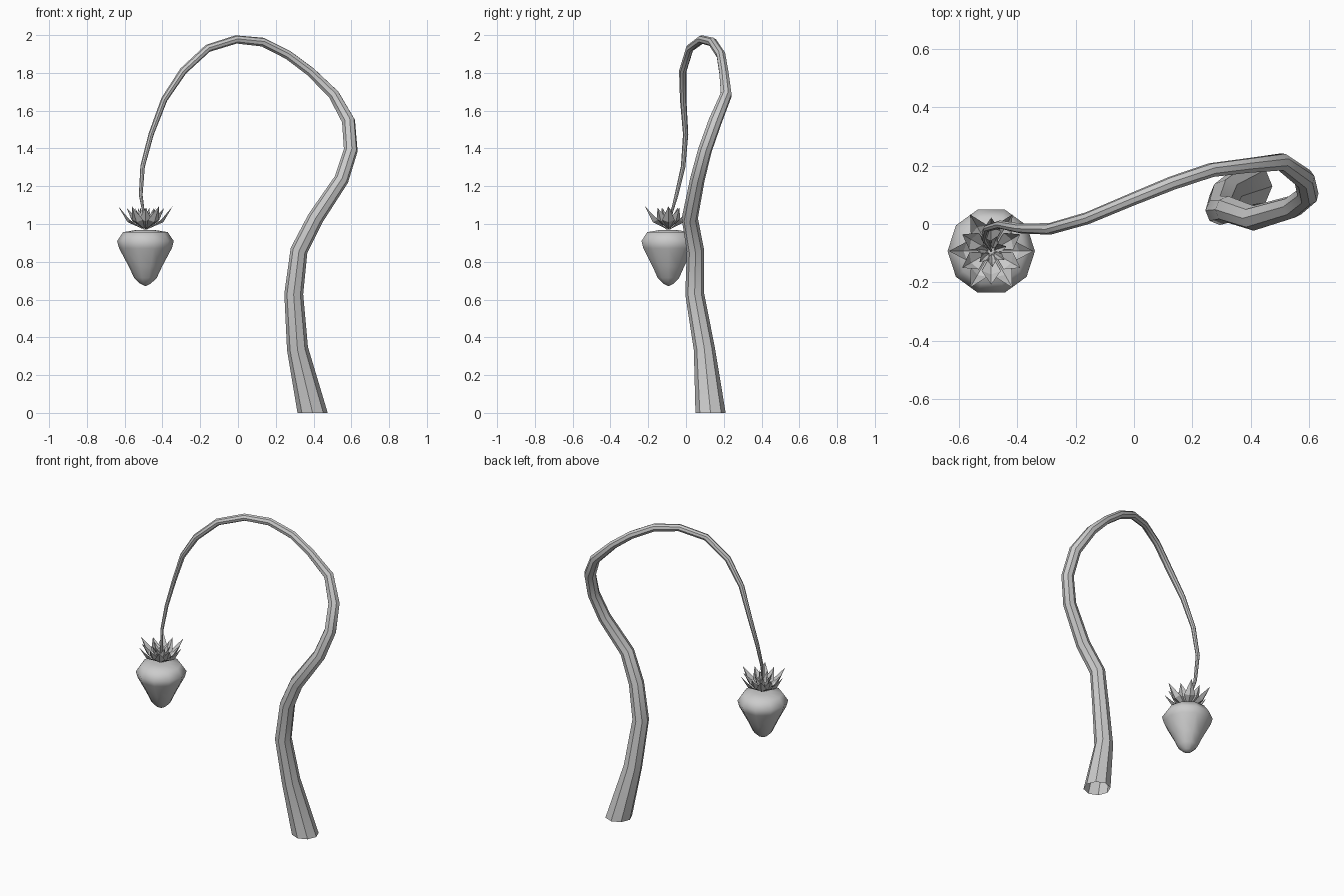
import bpy, bmesh
from math import sin, cos, pi, radians
from mathutils import Vector

if "Cube" in bpy.data.objects:
    bpy.data.objects.remove(bpy.data.objects["Cube"])


def finish(name, bm, smooth=None):
    bmesh.ops.recalc_face_normals(bm, faces=bm.faces)
    me = bpy.data.meshes.new(name)
    bm.to_mesh(me)
    bm.free()
    ob = bpy.data.objects.new(name, me)
    bpy.context.collection.objects.link(ob)
    if smooth:
        bpy.context.view_layer.objects.active = ob
        ob.select_set(True)
        bpy.ops.object.shade_smooth_by_angle(angle=radians(smooth))
        ob.select_set(False)
    return ob


def bridge(bm, rings):
    for a, b in zip(rings, rings[1:]):
        n = len(a)
        for i in range(n):
            bm.faces.new((a[i], a[(i + 1) % n], b[(i + 1) % n], b[i]))


# Stem: tapering tube along a hooked path (x, y, z, radius)
path = [(.395, .13, 0, .08), (.315, .097, .34, .056), (.295, .046, .63, .05),
        (.323, .05, .86, .046), (.41, .02, 1.03, .043), (.547, .06, 1.235, .039),
        (.597, .1, 1.39, .037), (.585, .155, 1.545, .036), (.507, .213, 1.685, .031),
        (.385, .2, 1.805, .026), (.265, .185, 1.895, .025), (.13, .14, 1.963, .024),
        (-.01, .083, 1.977, .022), (-.16, .02, 1.93, .021), (-.29, -.017, 1.81, .02),
        (-.39, -.015, 1.66, .017), (-.46, -.002, 1.475, .014), (-.505, -.015, 1.305, .012),
        (-.515, -.05, 1.155, .01), (-.49, -.092, 1.0, .004)]
pts = [Vector(p[:3]) for p in path]
bm = bmesh.new()
rings = []
u = Vector((1, 0, 0))
for i, p in enumerate(pts):
    a = (p - pts[i - 1]).normalized() if i else Vector((0, 0, 1))
    b = (pts[i + 1] - p).normalized() if i < len(pts) - 1 else a
    t = a if not i else (a + b).normalized()
    u = (u - t * u.dot(t)).normalized()
    v = t.cross(u)
    r = path[i][3]
    rings.append([bm.verts.new(p + r * (u * cos(k * pi / 4) + v * sin(k * pi / 4))) for k in range(8)])
bridge(bm, rings)
finish("stem", bm, 40)

# Fruit: ten-sided turned profile (radius, z)
centre = Vector((-.49, -.093, 0))
bm = bmesh.new()
rings = []
for r, z in [(.05, .968), (.118, .957), (.15, .91), (.14, .872), (.088, .775), (.06, .715), (.028, .684)]:
    rings.append([bm.verts.new(centre + Vector((r * cos(k * pi / 5), r * sin(k * pi / 5), z))) for k in range(10)])
bridge(bm, rings)
for ring, z in ((rings[0], .97), (rings[-1], .67)):
    c = bm.verts.new(centre + Vector((0, 0, z)))
    for k in range(10):
        bm.faces.new((ring[k], ring[(k + 1) % 10], c))
finish("fruit", bm, 60)


# Leaf crown: folded pointed leaves in rings
def leaves(name, count, start, spine, width):
    bm = bmesh.new()
    for k in range(count):
        a = start + 2 * pi * k / count
        out, side = Vector((cos(a), sin(a), 0)), Vector((-sin(a), cos(a), 0))
        mid = [bm.verts.new(centre + out * r + Vector((0, 0, z))) for r, z in spine]
        for s in (-1, 1):
            r, z = spine[1]
            e = bm.verts.new(centre + out * (r - .012) + side * s * width + Vector((0, 0, z + .012)))
            bm.faces.new((mid[0], mid[1], e))
            bm.faces.new((mid[1], mid[2], e))
    finish(name, bm)


leaves("outer_leaves", 6, 0, [(.01, .972), (.095, 1.01), (.145, 1.095)], .033)
leaves("middle_leaves", 6, pi / 6, [(.01, .972), (.08, 1.015), (.115, 1.085)], .033)
leaves("inner_leaves", 7, .3, [(.01, .972), (.04, 1.02), (.055, 1.085)], .018)
